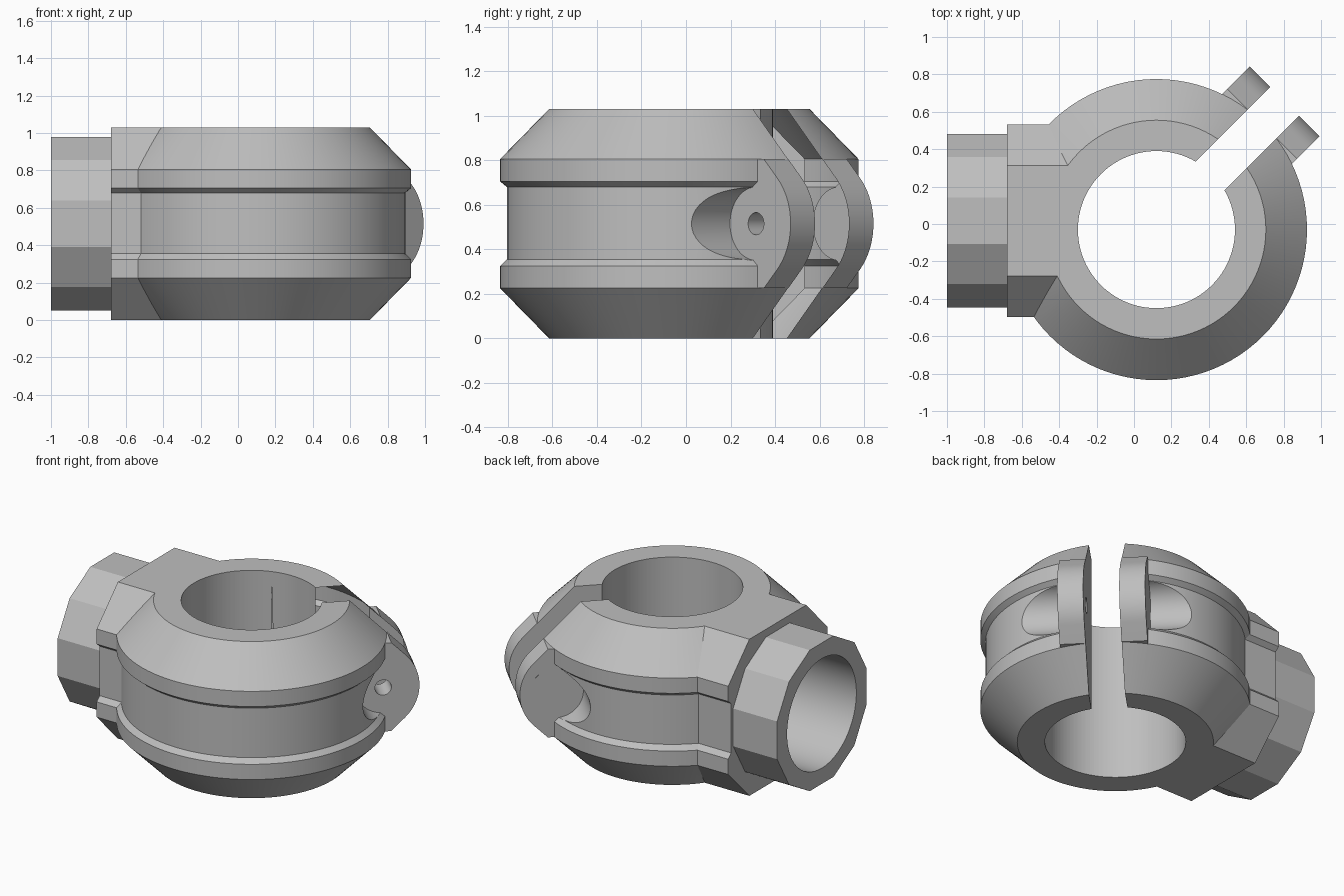
import bpy, bmesh
from math import radians, cos, sin, pi
from mathutils import Matrix

cube = bpy.data.objects.get("Cube")
if cube:
    bpy.data.objects.remove(cube, do_unlink=True)

H = 1.03
MID = H / 2
CX, CY = 0.12, -0.03           # bore axis
BLOCK_Y = 0.0175               # side socket axis
RIM, BLOCK_HALF = 0.805, 0.515
SLOT, LUG = 0.108, 0.155       # half slot width, lug thickness
BOLT_U = 0.75

# Shared edge section: inset from the rim, height
SECTION = [(0.22, 0), (0, 0.225), (0, 0.325), (0.03, 0.355),
           (0.03, 0.68), (0, 0.705), (0, 0.805), (0.22, H)]

steel = bpy.data.materials.new("grey_steel")
steel.use_nodes = True
grey = (0.52, 0.52, 0.52, 1)
steel.diffuse_color = grey
steel.node_tree.nodes["Principled BSDF"].inputs["Base Color"].default_value = grey


def finish(bm, name, matrix=Matrix()):
    bmesh.ops.recalc_face_normals(bm, faces=bm.faces)
    bmesh.ops.transform(bm, matrix=matrix, verts=bm.verts)
    mesh = bpy.data.meshes.new(name)
    bm.to_mesh(mesh)
    bm.free()
    mesh.materials.append(steel)
    ob = bpy.data.objects.new(name, mesh)
    bpy.context.collection.objects.link(ob)
    return ob


def prism(name, points, depth, matrix):
    """Extrude a closed 3D outline by a depth vector."""
    bm = bmesh.new()
    face = bm.faces.new([bm.verts.new(p) for p in points])
    ext = bmesh.ops.extrude_face_region(bm, geom=[face])
    verts = [g for g in ext["geom"] if isinstance(g, bmesh.types.BMVert)]
    bmesh.ops.translate(bm, verts=verts, vec=depth)
    return finish(bm, name, matrix)


def cylinder(name, r, start, end, axis, matrix, sides=64, turn=0):
    """Cylinder between two positions along the chosen local axis."""
    ring = [(r * cos(2 * pi * i / sides + turn), r * sin(2 * pi * i / sides + turn))
            for i in range(sides)]
    place = {"X": lambda a, b: (start, a, b),
             "Y": lambda a, b: (a, start, b),
             "Z": lambda a, b: (a, b, start)}[axis]
    depth = [end - start if axis == k else 0 for k in "XYZ"]
    return prism(name, [place(a, b) for a, b in ring], depth, matrix)


def combine(base, other, operation):
    mod = base.modifiers.new(other.name, 'BOOLEAN')
    mod.operation, mod.solver, mod.object = operation, 'EXACT', other
    bpy.context.view_layer.objects.active = base
    bpy.ops.object.modifier_apply(modifier=mod.name)
    bpy.data.objects.remove(other, do_unlink=True)


bore_frame = Matrix.Translation((CX, CY, 0))
socket_frame = Matrix.Translation((0, BLOCK_Y, MID))
slot_frame = Matrix.Translation((CX, CY, MID)) @ Matrix.Rotation(radians(45), 4, 'Z')

# Turned collar body
bm = bmesh.new()
pts = [(0, 0)] + [(RIM - i, z) for i, z in SECTION] + [(0, H)]
vs = [bm.verts.new((r, 0, z)) for r, z in pts]
es = [bm.edges.new(pair) for pair in zip(vs, vs[1:])]
bmesh.ops.spin(bm, geom=vs + es, cent=(0, 0, 0), axis=(0, 0, 1),
               angle=2 * pi, steps=96)
bmesh.ops.remove_doubles(bm, verts=bm.verts, dist=0.0001)
collar = finish(bm, "clamp_collar", bore_frame)

# Side block with the same edge section
half = [(BLOCK_HALF - i, z - MID) for i, z in SECTION]
outline = [(-0.68, y, z) for y, z in half] + [(-0.68, -y, z) for y, z in reversed(half)]
combine(collar, prism("side_block", outline, (0.66, 0, 0), socket_frame), 'UNION')

# Twelve-sided socket
combine(collar, cylinder("socket", 0.48, -1, -0.6, "X", socket_frame, 12, radians(15)), 'UNION')

# Pair of rounded clamp lugs
arc = [(0.68 + 0.29 * cos(radians(a)), 0.29 * sin(radians(a))) for a in range(-45, 46, 5)]
profile = [(0.55, -0.29), (0.8, -0.29)] + arc + [(0.8, 0.29), (0.55, 0.29)]
for side in (-1, 1):
    start = side * (SLOT - 0.03)
    lug = prism("lug", [(u, start, z) for u, z in profile],
                (0, side * (LUG + 0.03), 0), slot_frame)
    combine(collar, lug, 'UNION')

# Main bore, blind socket hole and clamp slot
combine(collar, cylinder("bore", 0.42, -0.2, 1.3, "Z", bore_frame, 96), 'DIFFERENCE')
combine(collar, cylinder("socket_hole", 0.36, -1.2, -0.34, "X", socket_frame), 'DIFFERENCE')
corners = [(0, -SLOT, -1), (1.3, -SLOT, -1), (1.3, SLOT, -1), (0, SLOT, -1)]
combine(collar, prism("slot", corners, (0, 0, 2), slot_frame), 'DIFFERENCE')

# Bolt hole and bolt head seats
combine(collar, cylinder("bolt_hole", 0.05, -0.5, 0.5, "Y",
                         slot_frame @ Matrix.Translation((BOLT_U, 0, 0)), 32), 'DIFFERENCE')
for side in (-1, 1):
    seat = cylinder("seat", 0.165, side * (SLOT + LUG), side * 0.95, "Y",
                    slot_frame @ Matrix.Translation((BOLT_U, 0, 0)), 48)
    combine(collar, seat, 'DIFFERENCE')

# Smooth round surfaces, crisp edges
bpy.ops.object.select_all(action='DESELECT')
collar.select_set(True)
bpy.context.view_layer.objects.active = collar
bpy.ops.object.shade_smooth_by_angle(angle=radians(25))
